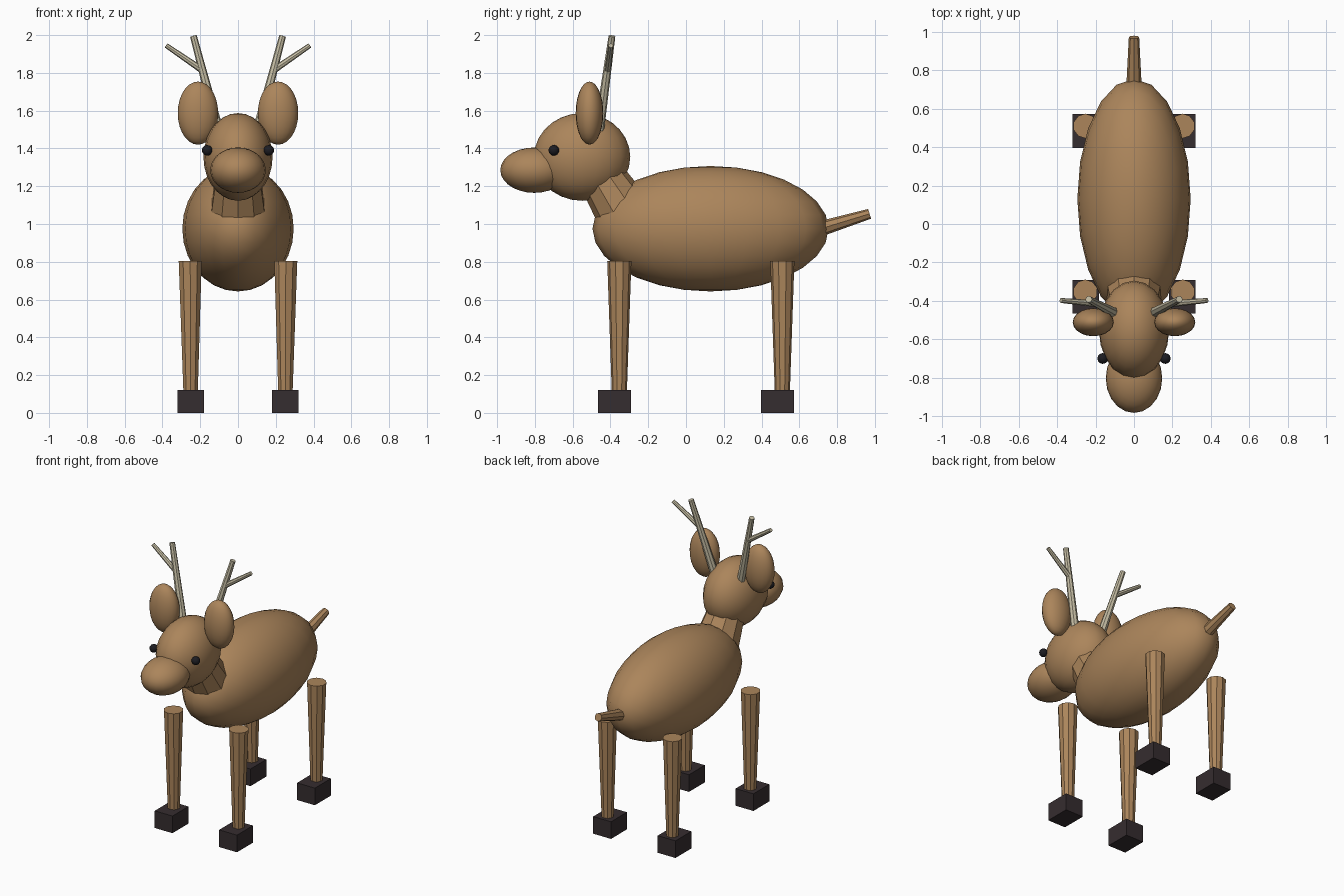
import bpy, math
from mathutils import Vector

if "Cube" in bpy.data.objects:
    bpy.data.objects.remove(bpy.data.objects["Cube"])


def material(name, rgb):
    m = bpy.data.materials.new(name)
    m.diffuse_color = (*rgb, 1)
    m.use_nodes = True
    m.node_tree.nodes["Principled BSDF"].inputs["Base Color"].default_value = m.diffuse_color
    return m


FUR = material("brown fur", (0.41, 0.235, 0.105))
HOOF = material("dark hoof", (0.036, 0.026, 0.029))
HORN = material("pale antler", (0.56, 0.51, 0.37))
EYE = material("black eye", (0.012, 0.012, 0.016))


def finish(name, mat):
    ob = bpy.context.object
    ob.name = name
    ob.data.materials.append(mat)
    return ob


def ellipsoid(name, centre, radii, mat, segments=20, rings=14):
    bpy.ops.mesh.primitive_uv_sphere_add(segments=segments, ring_count=rings,
                                         radius=1, location=centre)
    ob = finish(name, mat)
    ob.scale = radii
    bpy.ops.object.transform_apply(location=False, rotation=False, scale=True)
    bpy.ops.object.shade_smooth()
    return ob


def rod(name, start, end, r1, r2, mat, sides=8):
    a, b = Vector(start), Vector(end)
    d = b - a
    bpy.ops.mesh.primitive_cone_add(vertices=sides, radius1=r1, radius2=r2,
                                    depth=d.length, location=(a + b) / 2)
    ob = finish(name, mat)
    ob.rotation_mode = 'QUATERNION'
    ob.rotation_quaternion = Vector((0, 0, 1)).rotation_difference(d.normalized())
    return ob


# Body, neck, head and snout
ellipsoid("body", (0, 0.13, 0.975), (0.295, 0.625, 0.332), FUR)
rod("neck", (0, -0.29, 1.0), (0, -0.506, 1.34), 0.16, 0.11, FUR, 10)
ellipsoid("head", (0, -0.55, 1.355), (0.183, 0.255, 0.232), FUR)
ellipsoid("snout", (0, -0.803, 1.285), (0.147, 0.18, 0.12), FUR)

# Tail
rod("tail", (0, 0.68, 0.965), (0, 0.972, 1.054), 0.042, 0.027, FUR)

for side, s in (("left", 1), ("right", -1)):
    # Eyes and ears
    ellipsoid(side + "_eye", (s * 0.163, -0.70, 1.39), (0.028,) * 3, EYE, 12, 8)
    ellipsoid(side + "_ear", (s * 0.212, -0.511, 1.587),
              (0.107, 0.073, 0.167), FUR)

    # Antlers: main beam with one outward tine
    rod(side + "_antler", (s * 0.105, -0.46, 1.5), (s * 0.236, -0.392, 1.995),
        0.027, 0.018, HORN)
    rod(side + "_antler_tine", (s * 0.19, -0.415, 1.815),
        (s * 0.38, -0.398, 1.945), 0.018, 0.013, HORN)

    # Tapered legs on block hooves
    for end, y in (("front", -0.353), ("back", 0.51)):
        rod(f"{end}_{side}_leg", (s * 0.251, y, 0.11), (s * 0.253, y, 0.803),
            0.04, 0.064, FUR, 10)
        bpy.ops.mesh.primitive_cube_add(size=1, location=(s * 0.25, y - 0.026, 0.06))
        finish(f"{end}_{side}_hoof", HOOF).scale = (0.138, 0.176, 0.12)
